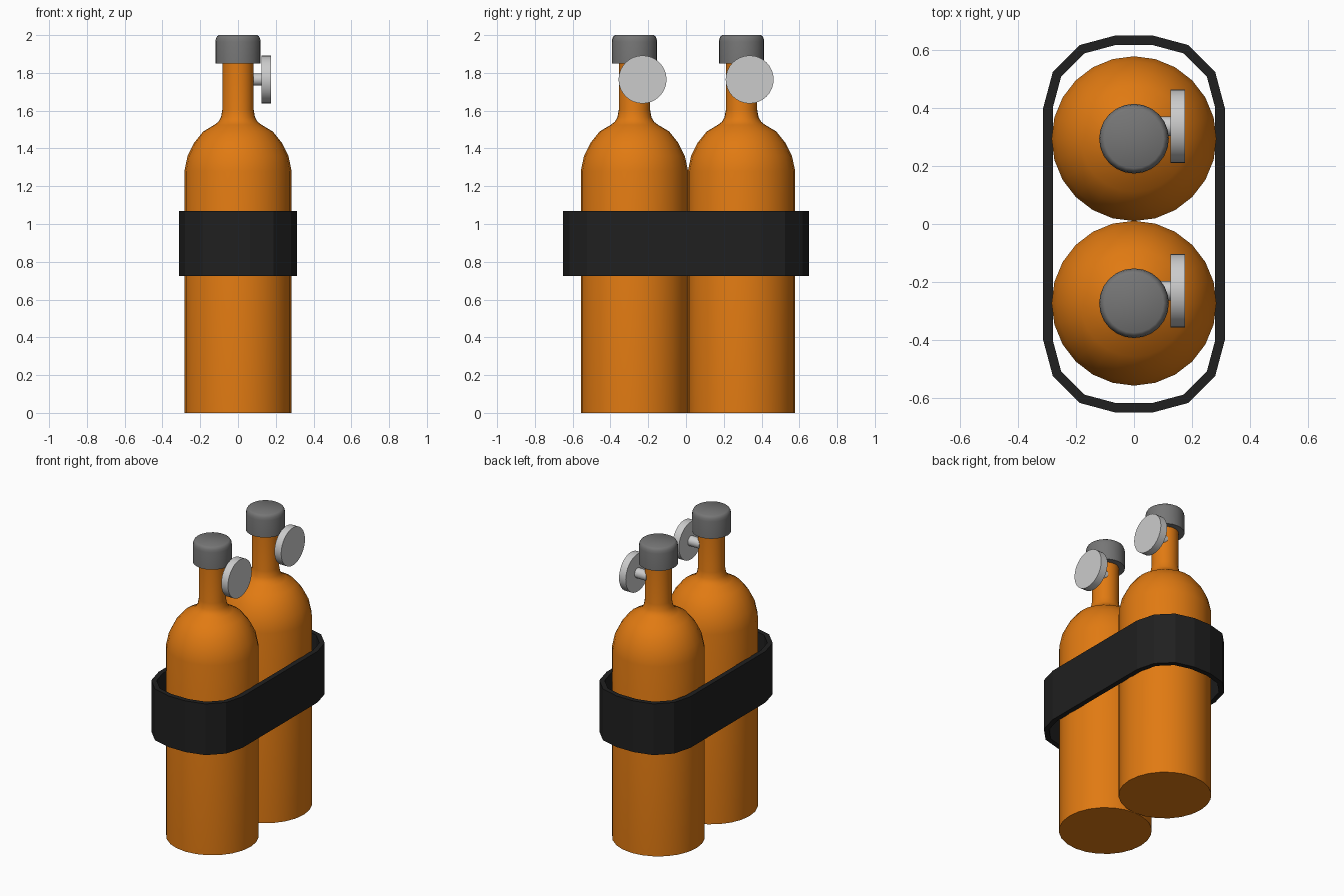
import bpy, bmesh, math
from mathutils import Matrix, Vector

if "Cube" in bpy.data.objects:
    bpy.data.objects.remove(bpy.data.objects["Cube"])


def material(name, rgb):
    m = bpy.data.materials.new(name)
    m.diffuse_color = (*rgb, 1)
    m.use_nodes = True
    m.node_tree.nodes["Principled BSDF"].inputs["Base Color"].default_value = m.diffuse_color
    return m


ORANGE = material("orange paint", (0.75, 0.195, 0.006))
GREY = material("grey cap", (0.18, 0.18, 0.18))
SILVER = material("light metal", (0.6, 0.6, 0.6))
BLACK = material("black strap", (0.014, 0.014, 0.014))


def finish(name, bm, mat, smooth=True):
    bmesh.ops.recalc_face_normals(bm, faces=bm.faces)
    me = bpy.data.meshes.new(name)
    bm.to_mesh(me)
    bm.free()
    me.materials.append(mat)
    ob = bpy.data.objects.new(name, me)
    bpy.context.collection.objects.link(ob)
    if smooth:
        bpy.context.view_layer.objects.active = ob
        ob.select_set(True)
        bpy.ops.object.shade_smooth_by_angle(angle=math.radians(35))
        ob.select_set(False)
    return ob


def lathe(name, profile, mat, matrix, n=24):
    """Closed solid turned around local z from (radius, z) points."""
    bm = bmesh.new()
    rings = [[bm.verts.new(matrix @ Vector((r * math.cos(2 * math.pi * i / n),
                                            r * math.sin(2 * math.pi * i / n), z)))
              for i in range(n)] for r, z in profile]
    for a, b in zip(rings, rings[1:]):
        for i in range(n):
            j = (i + 1) % n
            bm.faces.new((a[i], a[j], b[j], b[i]))
    bm.faces.new(rings[0])
    bm.faces.new(rings[-1])
    return finish(name, bm, mat)


TANK = [(0.284, 0), (0.284, 1.28), (0.267, 1.36), (0.232, 1.43), (0.184, 1.49),
        (0.125, 1.525), (0.104, 1.541), (0.09, 1.565), (0.083, 1.605), (0.083, 1.87)]
CAP = [(0.12, 1.85), (0.12, 1.965), (0.117, 1.982), (0.111, 1.994), (0.102, 2.0)]

for side, y in (("front", -0.273), ("back", 0.294)):
    at = Matrix.Translation((0, y, 0))
    lathe(side + "_tank", TANK, ORANGE, at)
    lathe(side + "_cap", CAP, GREY, at)
    # valve wheel and its stem, turned around the x axis
    valve = Matrix.Translation((0, y + 0.043, 1.765)) @ Matrix.Rotation(math.pi / 2, 4, 'Y')
    lathe(side + "_valve_stem", [(0.033, 0.04), (0.033, 0.13)], SILVER, valve)
    lathe(side + "_valve_wheel", [(0.127, 0.125), (0.127, 0.175)], SILVER, valve, 32)


def rounded_loop(radius):
    """Rounded rectangle with three segments per corner."""
    pts = []
    for q, (sx, sy) in enumerate(((1, 1), (-1, 1), (-1, -1), (1, -1))):
        for k in range(4):
            a = math.radians(90 * q + 30 * k)
            pts.append((sx * 0.063 + radius * math.cos(a), sy * 0.4 + radius * math.sin(a)))
    return pts


# open strap band around both tanks
bm = bmesh.new()
loops = [[bm.verts.new((x, y, z)) for x, y in rounded_loop(r)]
         for r, z in ((0.25, 0.725), (0.25, 1.07), (0.217, 1.07), (0.217, 0.725))]
for k in range(4):
    a, b = loops[k], loops[(k + 1) % 4]
    for i in range(16):
        j = (i + 1) % 16
        bm.faces.new((a[i], a[j], b[j], b[i]))
finish("strap", bm, BLACK, smooth=False)
